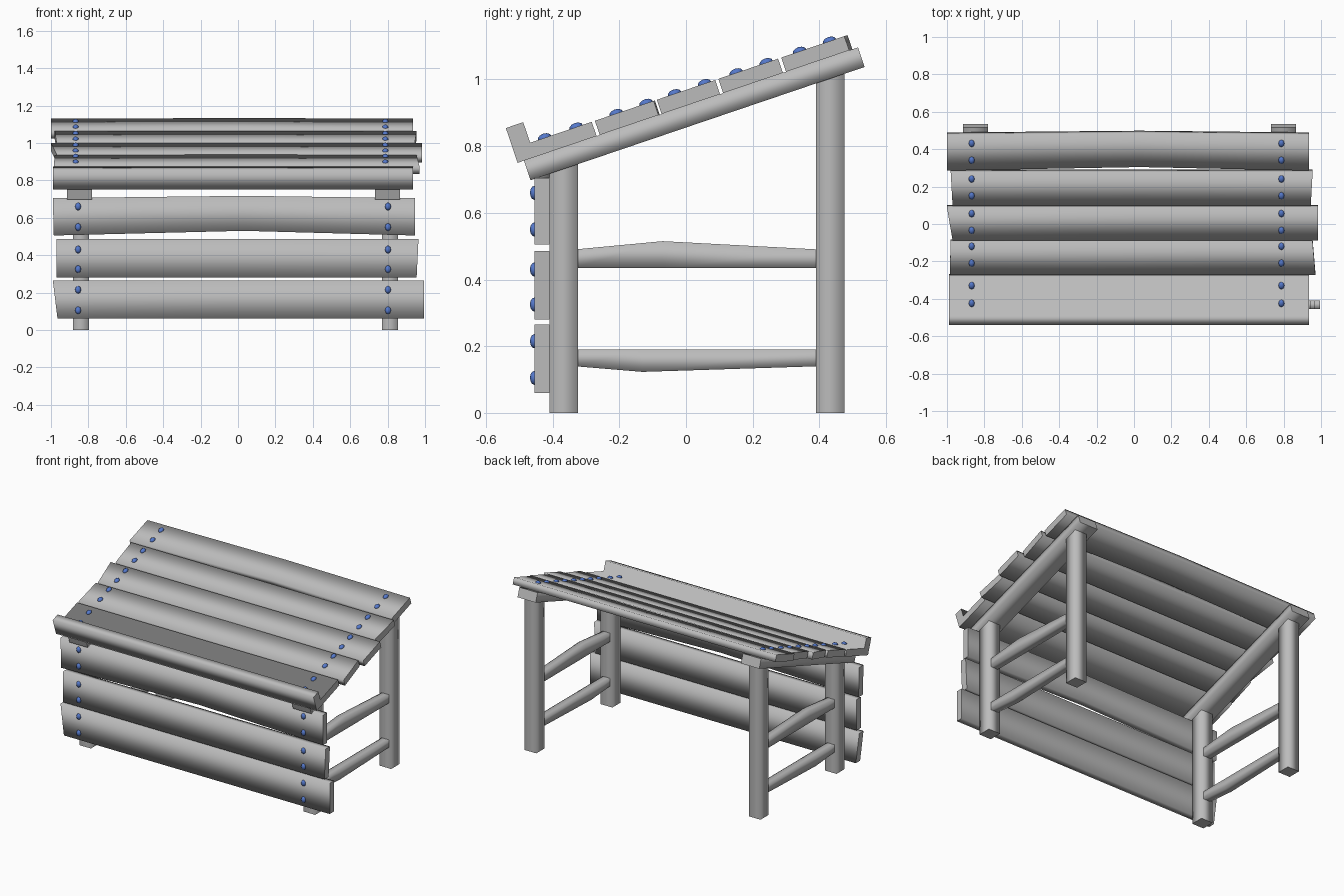
import bpy, bmesh, math
from mathutils import Vector, Matrix

cube = bpy.data.objects.get("Cube")
if cube:
    bpy.data.objects.remove(cube, do_unlink=True)


def material(name, rgb):
    mat = bpy.data.materials.new(name)
    mat.use_nodes = True
    mat.diffuse_color = (*rgb, 1)
    mat.node_tree.nodes["Principled BSDF"].inputs["Base Color"].default_value = (*rgb, 1)
    return mat


WOOD = material("grey wood", (0.5, 0.5, 0.5))
NAIL = material("blue nail", (0.09, 0.19, 0.6))


def finish(name, bm, mat):
    bmesh.ops.recalc_face_normals(bm, faces=bm.faces)
    mesh = bpy.data.meshes.new(name)
    bm.to_mesh(mesh)
    bm.free()
    mesh.materials.append(mat)
    obj = bpy.data.objects.new(name, mesh)
    bpy.context.scene.collection.objects.link(obj)


def beam(name, sections, frame=Matrix()):
    """Loft matching cross-sections: soft long edges, crisp end caps."""
    bm = bmesh.new()
    rings = [[bm.verts.new(frame @ Vector(p)) for p in s] for s in sections]
    n = len(rings[0])
    for a, b in zip(rings, rings[1:]):
        for i in range(n):
            j = (i + 1) % n
            bm.faces.new((a[i], a[j], b[j], b[i])).smooth = True
    for ring in (rings[0], rings[-1]):
        for edge in bm.faces.new(ring).edges:
            edge.smooth = False
    finish(name, bm, WOOD)


def rect(a0, a1, b0, b1):
    return [(a0, b0), (a1, b0), (a1, b1), (a0, b1)]


def plank(name, frame, u0, u1, left, right, thick, bow=(0, 0)):
    """left / right give the end positions at the lower and upper edge."""
    stations = [(left, (0, 0)), ((0.03, 0.03), bow), (right, (0, 0))]
    beam(name, [[(x[0] if u == u0 else x[1], u + (b[0] if u == u0 else b[1]), w)
                 for u, w in rect(u0, u1, 0, thick)] for x, b in stations], frame)


def nail(name, frame, x, u, w):
    bm = bmesh.new()
    bmesh.ops.create_uvsphere(bm, u_segments=8, v_segments=6, radius=1)
    bm.transform(frame @ Matrix.Translation((x, u, w)) @ Matrix.Diagonal((0.016, 0.021, 0.013, 1)))
    for f in bm.faces:
        f.smooth = True
    finish(name, bm, NAIL)


# Local frames: x along the boards, u across them, w outwards
slope = math.atan2(0.34, 1.0025)
roof = Matrix.Translation((0, -0.505, 0.75)) @ Matrix.Rotation(slope, 4, 'X')
front = Matrix.Translation((0, -0.41, 0)) @ Matrix.Rotation(math.pi / 2, 4, 'X')

# Posts, rafters and side rails
for side, x, rx in (("right", -0.84, -0.848), ("left", 0.813, 0.8)):
    for end, y, top in (("front", -0.367, 0.76), ("back", 0.433, 1.04)):
        beam(f"{side}_{end}_post", [[(a, b, z) for a, b in rect(x - 0.043, x + 0.043, y - 0.043, y + 0.043)]
                                    for z in (0, top)])
    beam(f"{side}_rafter", [[(a, u, w) for a, w in rect(rx - 0.067, rx + 0.067, -0.062, 0)]
                            for u in (0.02, 1.078)], roof)
    for rail, bend, z0, z1, drop, rise in (("upper", -0.07, 0.435, 0.49, 0, 0.025),
                                           ("lower", -0.13, 0.14, 0.19, 0.017, 0)):
        beam(f"{side}_{rail}_rail", [[(a, y, z) for a, z in rect(x - 0.027, x + 0.027, z0 - d, z1 + r)]
                                     for y, d, r in ((-0.335, 0, 0), (bend, drop, rise), (0.4, 0, 0))])

# Front roof plank with its raised lip
lip = [(0, 0), (0.25, 0), (0.25, 0.045), (0.055, 0.045), (0.055, 0.11), (0, 0.11)]
beam("roof_lip_plank", [[(x, u, w) for u, w in lip] for x in (-0.988, 0.03, 0.935)], roof)

# Remaining roof planks
for i, (u0, u1, left, right, bow) in enumerate((
        (0.26, 0.446, (-0.985, -0.98), (0.97, 0.955), (0, 0.004)),
        (0.456, 0.641, (-0.97, -1.0), (0.985, 0.985), (0, 0)),
        (0.651, 0.84, (-0.97, -0.98), (0.945, 0.955), (0, 0)),
        (0.85, 1.05, (-1.0, -1.0), (0.935, 0.935), (0.02, 0.01)))):
    plank(f"roof_plank_{i + 1}", roof, u0, u1, left, right, 0.045, bow)

# Front counter boards
for i, (u0, u1, left, right, bow) in enumerate((
        (0.06, 0.265, (-0.965, -0.99), (0.995, 0.995), (0, 0)),
        (0.28, 0.485, (-0.97, -0.97), (0.955, 0.965), (0, 0)),
        (0.505, 0.705, (-0.985, -0.99), (0.945, 0.945), (0.025, 0.012)))):
    plank(f"front_board_{i + 1}", front, u0, u1, left, right, 0.045, bow)

# Nail heads
for side, rx, fx in (("right", -0.868, -0.855), ("left", 0.788, 0.802)):
    for i, y in enumerate((-0.425, -0.33, -0.21, -0.12, -0.035, 0.055, 0.15, 0.24, 0.34, 0.43)):
        nail(f"{side}_roof_nail_{i + 1}", roof, rx, (y + 0.52) / math.cos(slope), 0.045)
    for i, z in enumerate((0.105, 0.215, 0.325, 0.43, 0.55, 0.66)):
        nail(f"{side}_front_nail_{i + 1}", front, fx, z, 0.045)
